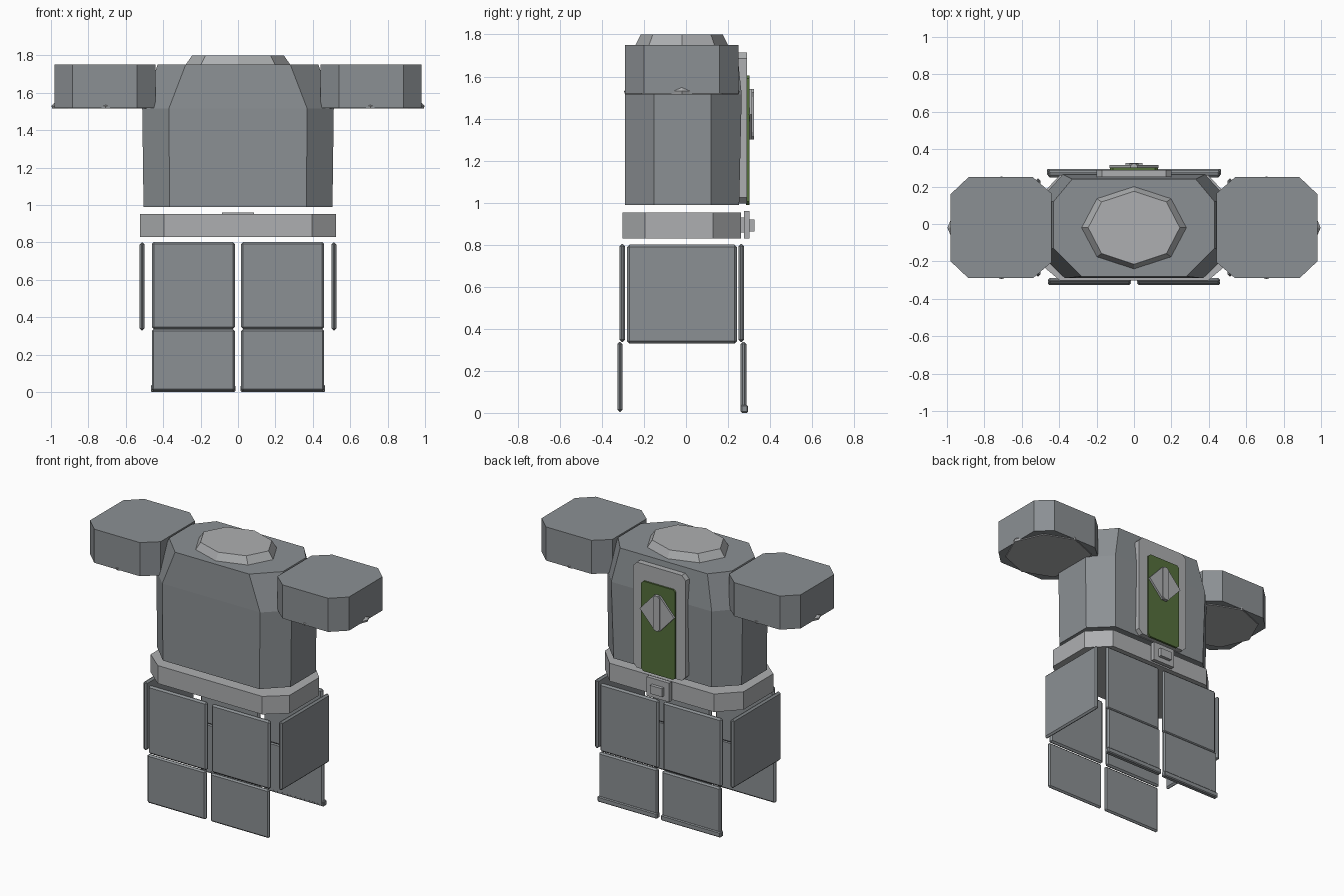
import bpy
import bmesh
from math import cos, sin, tau

if "Cube" in bpy.data.objects:
    bpy.data.objects.remove(bpy.data.objects["Cube"])


def material(name, color):
    mat = bpy.data.materials.new(name)
    mat.use_nodes = True
    mat.diffuse_color = (*color, 1)
    bsdf = next(n for n in mat.node_tree.nodes if n.type == "BSDF_PRINCIPLED")
    bsdf.inputs["Base Color"].default_value = (*color, 1)
    return mat


STEEL = material("steel grey", (0.26, 0.28, 0.295))
LIGHT = material("light grey", (0.42, 0.43, 0.44))
GREEN = material("banner green", (0.09, 0.16, 0.045))


def loft(name, rings, mat, bevel=0):
    """Skin a stack of matching closed rings and cap both ends."""
    bm = bmesh.new()
    loops = [[bm.verts.new(p) for p in ring] for ring in rings]
    n = len(loops[0])
    for low, high in zip(loops, loops[1:]):
        for i in range(n):
            j = (i + 1) % n
            bm.faces.new((low[i], low[j], high[j], high[i]))
    bm.faces.new(loops[0])
    bm.faces.new(loops[-1])
    if bevel:
        bmesh.ops.bevel(bm, geom=bm.edges[:], offset=bevel, segments=1,
                        affect="EDGES", clamp_overlap=True)
    bmesh.ops.recalc_face_normals(bm, faces=bm.faces)
    mesh = bpy.data.meshes.new(name)
    bm.to_mesh(mesh)
    bm.free()
    mesh.materials.append(mat)
    obj = bpy.data.objects.new(name, mesh)
    bpy.context.collection.objects.link(obj)
    return obj


def box(name, x, y, z, mat, bevel=0):
    rings = [[(x[0], y[0], h), (x[1], y[0], h), (x[1], y[1], h), (x[0], y[1], h)] for h in z]
    return loft(name, rings, mat, bevel)


def body_ring(z, half, front_flat, back_flat, y0, s0, s1, y1):
    """Chamfered body section; s0 to s1 is the flat of the side."""
    right = [(front_flat, y0), (half, s0), (half, s1), (back_flat, y1)]
    left = [(-x, y) for x, y in reversed(right)]
    return [(x, y, z) for x, y in right + left]


def octagon(cx, cy, z, rx, ry):
    return [(cx + rx * cos(i * tau / 8), cy + ry * sin(i * tau / 8), z) for i in range(8)]


def back_panel(name, outline, y0, y1, mat):
    return loft(name, [[(x, y, z) for x, z in outline] for y in (y0, y1)], mat)


def chamfered(half, z0, z1, c):
    right = [(half - c, z0), (half, z0 + c), (half, z1 - c), (half - c, z1)]
    return right + [(-x, z) for x, z in reversed(right)]


# Torso, neck collar and belt
loft("torso", [
    body_ring(0.99, 0.505, 0.365, 0.37, -0.29, -0.152, 0.12, 0.253),
    body_ring(1.515, 0.512, 0.37, 0.38, -0.29, -0.152, 0.12, 0.265),
    body_ring(1.75, 0.43, 0.28, 0.33, -0.28, -0.13, 0.12, 0.24)], STEEL)
loft("neck_collar", [octagon(0, -0.02, 1.75, 0.28, 0.22),
                     octagon(0, -0.02, 1.8, 0.245, 0.195)], LIGHT)
loft("belt", [body_ring(z, 0.525, 0.395, 0.395, -0.303, -0.194, 0.128, 0.261)
              for z in (0.83, 0.953)], LIGHT)

# Belt buckle
box("buckle_link", (-0.05, 0.05), (0.255, 0.28), (0.857, 0.93), LIGHT)
box("buckle_plate", (-0.085, 0.085), (0.275, 0.303), (0.83, 0.96), LIGHT)
box("buckle_stud", (-0.045, 0.045), (0.3, 0.325), (0.863, 0.92), LIGHT)

for side, s in (("left", 1), ("right", -1)):
    # Sleeve block with its arm opening
    plan = [(0.54, -0.29), (0.885, -0.29), (0.98, -0.2), (0.98, 0.16),
            (0.885, 0.25), (0.54, 0.25), (0.442, 0.165), (0.442, -0.205)]
    loft(side + "_sleeve", [[(s * x, y, z) for x, y in plan] for z in (1.52, 1.75)], STEEL)
    loft(side + "_cuff", [octagon(s * 0.708, -0.02, 1.515, 0.285, 0.27),
                          octagon(s * 0.708, -0.02, 1.53, 0.29, 0.275),
                          octagon(s * 0.708, -0.02, 1.56, 0.26, 0.245)], LIGHT)

    # Hanging skirt plates
    span = sorted((s * 0.017, s * 0.461))
    box(side + "_front_upper_plate", span, (-0.317, -0.289), (0.337, 0.803), STEEL, 0.011)
    box(side + "_front_lower_plate", span, (-0.327, -0.303), (0.005, 0.337), STEEL, 0.01)
    box(side + "_back_upper_plate", span, (0.249, 0.277), (0.337, 0.803), STEEL, 0.011)
    box(side + "_back_lower_plate", span, (0.259, 0.288), (0.005, 0.337), STEEL, 0.01)
    hem = sorted((s * 0.014, s * 0.466))
    box(side + "_back_hem", hem, (0.26, 0.295), (0, 0.038), STEEL, 0.006)
    box(side + "_hip_plate", sorted((s * 0.499, s * 0.526)), (-0.28, 0.242),
        (0.33, 0.8), STEEL, 0.011)

# Back banner: backing board, green cloth and emblem
back_panel("banner_board", chamfered(0.2, 0.995, 1.715, 0.03), 0.25, 0.289, LIGHT)
back_panel("banner_cloth", chamfered(0.128, 0.99, 1.605, 0.015), 0.286, 0.301, GREEN)
diamond = [(0.02, 1.3), (0.13, 1.42), (0.02, 1.54), (-0.02, 1.54), (-0.13, 1.42), (-0.02, 1.3)]
back_panel("banner_diamond", diamond, 0.3, 0.315, LIGHT)
back_panel("banner_ridge", chamfered(0.025, 1.3, 1.54, 0.015), 0.3, 0.323, LIGHT)
